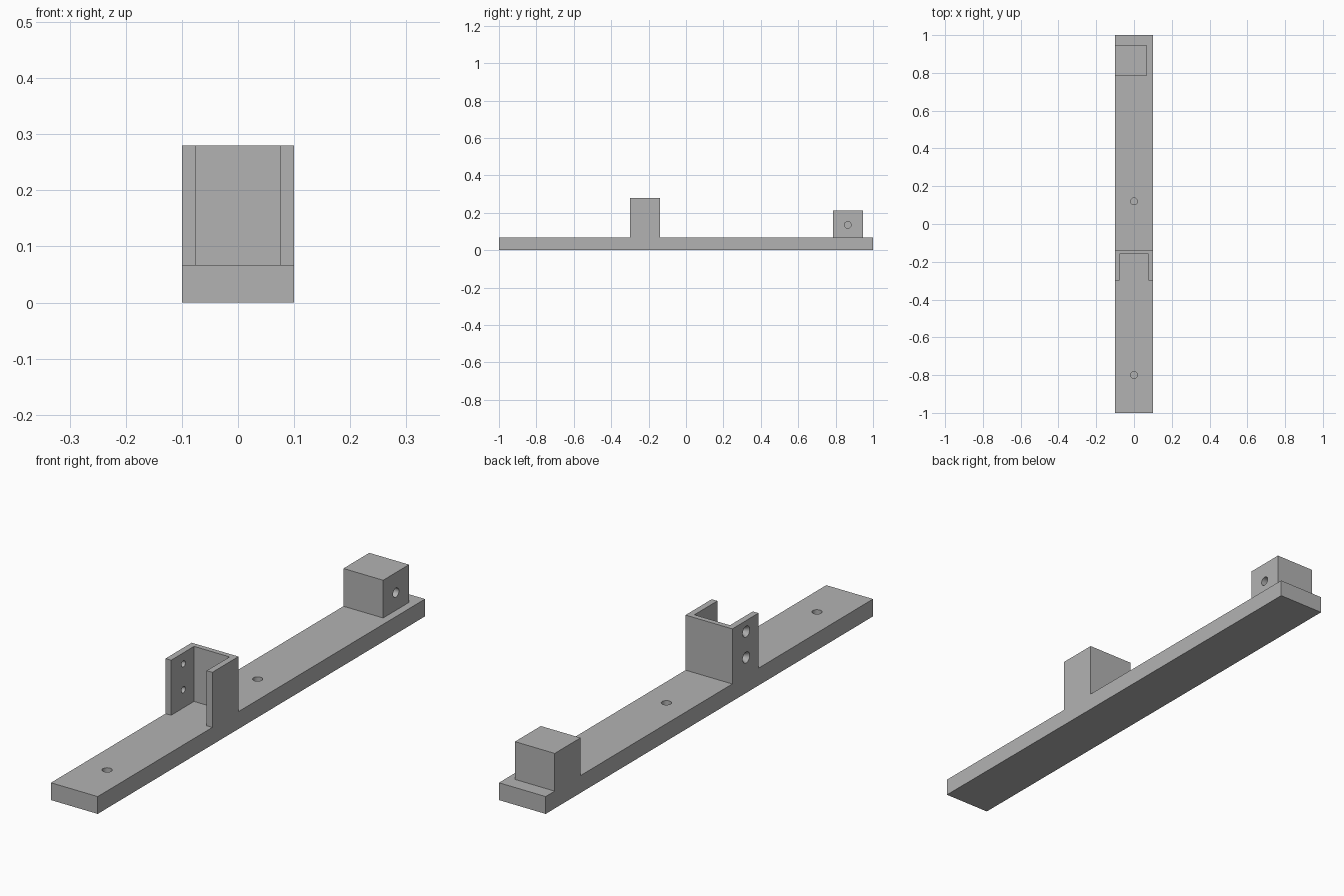
import bpy
import bmesh
from math import pi
from mathutils import Matrix, Vector

cube = bpy.data.objects.get("Cube")
if cube:
    bpy.data.objects.remove(cube, do_unlink=True)

grey = bpy.data.materials.new("plain grey")
grey.use_nodes = True
grey.diffuse_color = (0.45, 0.45, 0.45, 1)
grey.node_tree.nodes["Principled BSDF"].inputs["Base Color"].default_value = grey.diffuse_color

WIDTH = 0.1        # half width of the bar
BASE_TOP = 0.067
EMBED = 0.03       # raised parts start inside the bar so they fuse cleanly


def finish(name, bm):
    bmesh.ops.recalc_face_normals(bm, faces=bm.faces)
    mesh = bpy.data.meshes.new(name)
    bm.to_mesh(mesh)
    bm.free()
    mesh.materials.append(grey)
    obj = bpy.data.objects.new(name, mesh)
    bpy.context.collection.objects.link(obj)
    return obj


def prism(name, outline, z0, z1):
    bm = bmesh.new()
    face = bm.faces.new([bm.verts.new((x, y, z0)) for x, y in outline])
    new = bmesh.ops.extrude_face_region(bm, geom=[face])["geom"]
    verts = [v for v in new if isinstance(v, bmesh.types.BMVert)]
    bmesh.ops.translate(bm, verts=verts, vec=(0, 0, z1 - z0))
    return finish(name, bm)


def box(name, x0, x1, y0, y1, z0, z1):
    return prism(name, [(x0, y0), (x1, y0), (x1, y1), (x0, y1)], z0, z1)


def drill(name, start, end, r_start, r_end):
    """Round or tapered cutter running from start to end."""
    start, end = Vector(start), Vector(end)
    axis = end - start
    turn = axis.to_track_quat("Z", "Y").to_matrix().to_4x4()
    bm = bmesh.new()
    bmesh.ops.create_cone(bm, cap_ends=True, segments=32, radius1=r_start,
                          radius2=r_end, depth=axis.length,
                          matrix=Matrix.Translation((start + end) / 2) @ turn)
    return finish(name, bm)


def combine(target, other, operation):
    mod = target.modifiers.new(other.name, "BOOLEAN")
    mod.operation = operation
    mod.solver = "EXACT"
    mod.object = other
    bpy.context.view_layer.objects.active = target
    bpy.ops.object.modifier_apply(modifier=mod.name)
    bpy.data.objects.remove(other, do_unlink=True)


# Long flat bar
bar = box("mounting_bar", -WIDTH, WIDTH, -1, 1, 0, BASE_TOP)

# U-shaped bracket, open to the front
front, back, inner, inner_back = -0.30, -0.14, 0.076, -0.16
half = [(inner, inner_back), (inner, front), (WIDTH, front), (WIDTH, back)]
outline = half + [(-x, y) for x, y in reversed(half)]
combine(bar, prism("bracket", outline, EMBED, 0.28), "UNION")

# End block, flush with the right edge
combine(bar, box("end_block", -WIDTH, 0.07, 0.787, 0.945, EMBED, 0.213), "UNION")

# Blind holes in the top of the bar
for y in (-0.8, 0.12):
    combine(bar, drill("bar_hole", (0, y, 0.015), (0, y, 0.1), 0.018, 0.018), "DIFFERENCE")

# Blind hole in the side of the end block
combine(bar, drill("block_hole", (-0.04, 0.865, 0.135), (0.1, 0.865, 0.135), 0.018, 0.018),
        "DIFFERENCE")

# Countersunk screw holes through the right bracket wall
for z in (0.137, 0.237):
    combine(bar, drill("screw_hole", (-0.12, -0.225, z), (-0.06, -0.225, z), 0.012, 0.012),
            "DIFFERENCE")
    combine(bar, drill("countersink", (-0.101, -0.225, z), (-0.085, -0.225, z), 0.022, 0.012),
            "DIFFERENCE")

# Merge coplanar faces and shade the holes smooth
bm = bmesh.new()
bm.from_mesh(bar.data)
bmesh.ops.remove_doubles(bm, verts=bm.verts, dist=0.00001)
bmesh.ops.dissolve_limit(bm, angle_limit=pi / 180, verts=bm.verts, edges=bm.edges)
bm.to_mesh(bar.data)
bm.free()
bpy.ops.object.select_all(action="DESELECT")
bar.select_set(True)
bpy.context.view_layer.objects.active = bar
bpy.ops.object.shade_smooth_by_angle(angle=pi / 6)
